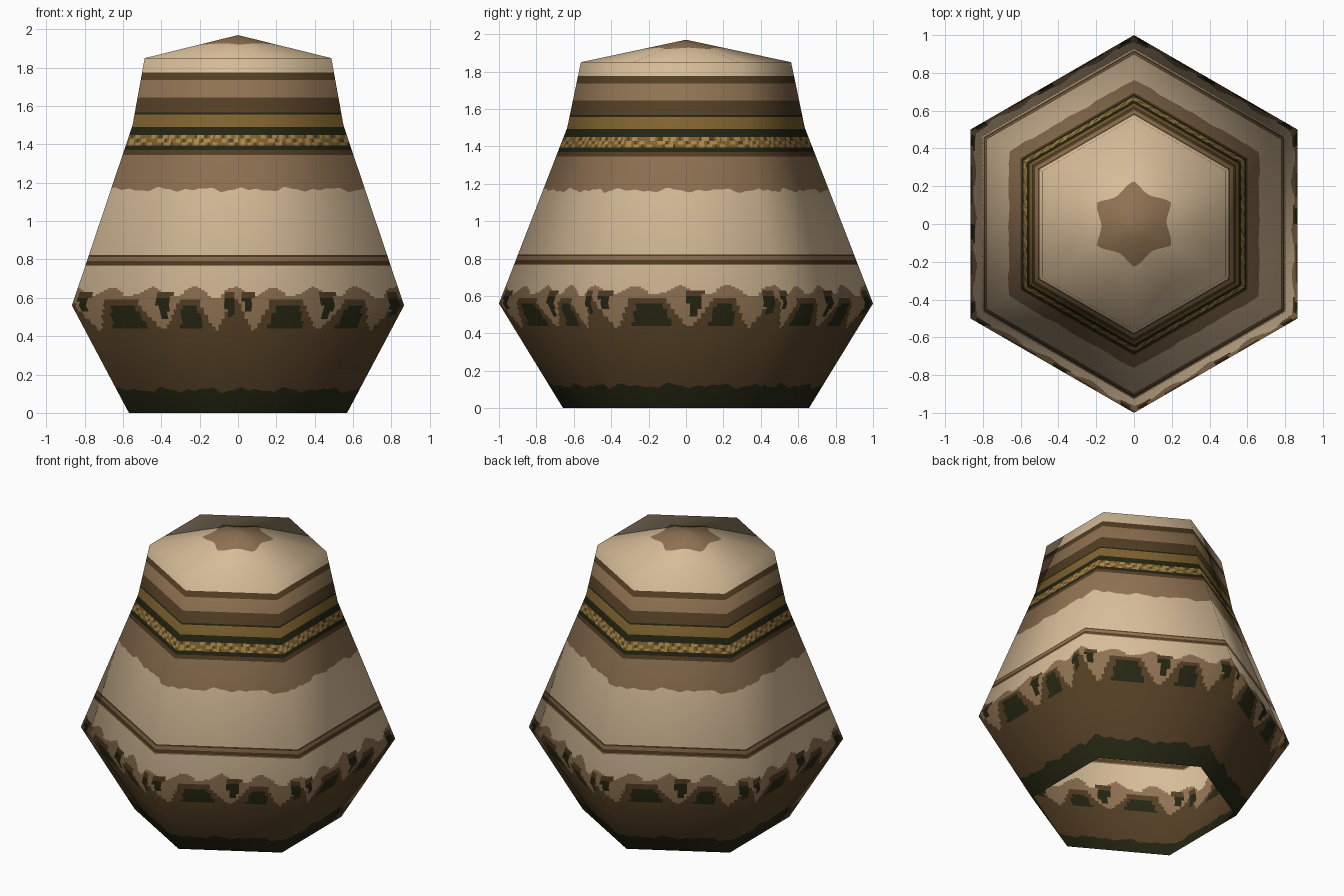
import bpy, math
from mathutils import Vector

if "Cube" in bpy.data.objects:
    bpy.data.objects.remove(bpy.data.objects["Cube"])

COLS = 48                      # columns per hexagon side
N = COLS * 6
# profile: height, corner radius, upward tilt of the smooth normal
PROFILE = [(0, .657, -.5), (.56, 1, -.08), (1.5, .635, .32), (1.85, .562, .62), (1.97, 0, 1)]


def srgb(*rgb):
    return [((c / 255 + .055) / 1.055) ** 2.4 for c in rgb] + [1]


COLOURS = [("cream", srgb(214, 188, 152)), ("tan", srgb(143, 114, 82)),
           ("dark brown", srgb(83, 62, 36)), ("dark green", srgb(36, 37, 18)),
           ("olive gold", srgb(128, 98, 47)), ("light gold", srgb(172, 138, 76))]
CREAM, TAN, BROWN, GREEN, GOLD, LIGHT = range(6)


def profile(z):
    for (z0, r0, t0), (z1, r1, t1) in zip(PROFILE, PROFILE[1:]):
        if z <= z1 + 1e-9:
            f = (z - z0) / (z1 - z0)
            return r0 + (r1 - r0) * f, t0 + (t1 - t0) * f


def hex_point(col):
    side, f = divmod(col, COLS)
    a, b = [math.radians(-90 + 60 * (side + k)) for k in (0, 1)]
    f /= COLS
    return Vector((math.cos(a) * (1 - f) + math.cos(b) * f,
                   math.sin(a) * (1 - f) + math.sin(b) * f, 0))


def wave(u):
    t = u * math.tau
    return .45 * math.sin(3 * t + .5) + .3 * math.sin(5 * t + 2) + .25 * math.sin(9 * t)


# painted bands: top height and colour, upwards
BANDS = [(.12, GREEN), (.42, BROWN), (.67, None), (.765, CREAM), (.772, TAN), (.793, BROWN),
         (.813, TAN), (.823, BROWN), (1.165, CREAM), (1.345, TAN), (1.37, BROWN), (1.395, GREEN),
         (1.41, LIGHT), (1.43, LIGHT), (1.45, LIGHT), (1.492, GREEN), (1.5, GOLD), (1.556, GOLD),
         (1.567, GREEN), (1.645, BROWN), (1.735, TAN), (1.775, BROWN), (1.85, CREAM)]
WAVY = {.12: .018, 1.165: .015}


def inside(u, z, u0, u1, z0, z1, taper):
    # blob that narrows upwards (taper > 0) or downwards (taper < 0)
    if not z0 < z < z1:
        return False
    f = (z - z0) / (z1 - z0)
    cut = abs(taper) * (f if taper > 0 else 1 - f) * (u1 - u0) / 2
    return u0 + cut < u < u1 - cut


def fringe_colour(u, z):
    # leafy fringe around the widest part
    for shape in [(.19, .42, .44, .562, .4), (.63, .78, .44, .56, .4)]:
        if inside(u, z, *shape):
            return GREEN
    for shape in [(.49, .6, .49, .635, -.7), (.91, .99, .5, .63, -.6), (.02, .1, .53, .63, -.6)]:
        if inside(u, z, *shape):
            return BROWN if z > .6 else GREEN
    top = .63 + .025 * math.cos(math.tau * (4 * u + .1)) + .012 * wave(u)
    if z > top:
        return CREAM
    # hanging points between the leaves, with a rim over each leaf
    drop = min(abs(u - c) / w for c, w in [(.1, .1), (.52, .13), (.86, .1)])
    low = .43 + .16 * min(1, drop) ** 1.3
    return TAN if z > low else BROWN


def colour(u, z, base):
    if base is None:
        return fringe_colour(u, z)
    if base == LIGHT:
        s = math.sin(u * 44 + z * 160) + math.sin(u * 75 - z * 90)
        return LIGHT if s > .2 else GOLD if s > -1.1 else BROWN
    return base


# rows of the wall, with extra rows through the fringe
rows, base_of = [0], []
extra = [.06, .27] + [.42 + .01 * i for i in range(1, 25)] + [1.0, 1.25]
heights = sorted(set([b[0] for b in BANDS] + [round(e, 4) for e in extra]))
for h in heights:
    rows.append(h)
    base_of.append(next(c for top, c in BANDS if h <= top + 1e-6))

verts, normals, faces, mats = [], [], [], []


def add_ring(z, wiggle=0, scale=None):
    for c in range(N):
        p = hex_point(c)
        zz = z
        if scale is None:
            zz = z + wiggle * wave((c % COLS) / COLS)
            r, tilt = profile(zz)
        else:
            s = scale + wiggle * math.sin(c / N * math.tau * 6 + 1.2) 
            zz = 1.97 - .12 * s
            r, tilt = profile(zz)
        verts.append(p * r + Vector((0, 0, zz)))
        out = p.normalized() * math.sqrt(max(0, 1 - tilt * tilt))
        normals.append((out + Vector((0, 0, tilt))).normalized())


def add_band(ring, pick):
    for c in range(N):
        d = (c + 1) % N
        a = ring * N
        faces.append((a + c, a + d, a + N + d, a + N + c))
        mats.append(pick(c))


# wall
for z in rows:
    add_ring(z, WAVY.get(z, 0))
for i, base in enumerate(base_of):
    mid = (rows[i] + rows[i + 1]) / 2
    add_band(i, lambda c: colour((c % COLS + .5) / COLS, mid, base))

# shallow roof with a wavy patch round the peak
last = len(rows) - 1
for s, wig, col in [(.7, 0, CREAM), (.38, .025, CREAM), (.15, 0, TAN)]:
    add_ring(0, wig, s)
    add_band(last, lambda c: col)
    last += 1
verts.append(Vector((0, 0, 1.97)))
normals.append(Vector((0, 0, 1)))
for c in range(N):
    faces.append((last * N + c, last * N + (c + 1) % N, len(verts) - 1))
    mats.append(TAN)

mesh = bpy.data.meshes.new("hexagonal_shell")
mesh.from_pydata(verts, [], faces)
for name, rgba in COLOURS:
    m = bpy.data.materials.new(name)
    m.diffuse_color = rgba
    m.use_nodes = True
    m.node_tree.nodes["Principled BSDF"].inputs["Base Color"].default_value = m.diffuse_color
    mesh.materials.append(m)
for poly, m in zip(mesh.polygons, mats):
    poly.material_index = m
    poly.use_smooth = True
mesh.update()
# soft shading across the six sides
mesh.normals_split_custom_set_from_vertices([tuple(n) for n in normals])
bpy.context.collection.objects.link(bpy.data.objects.new("hexagonal_shell", mesh))
